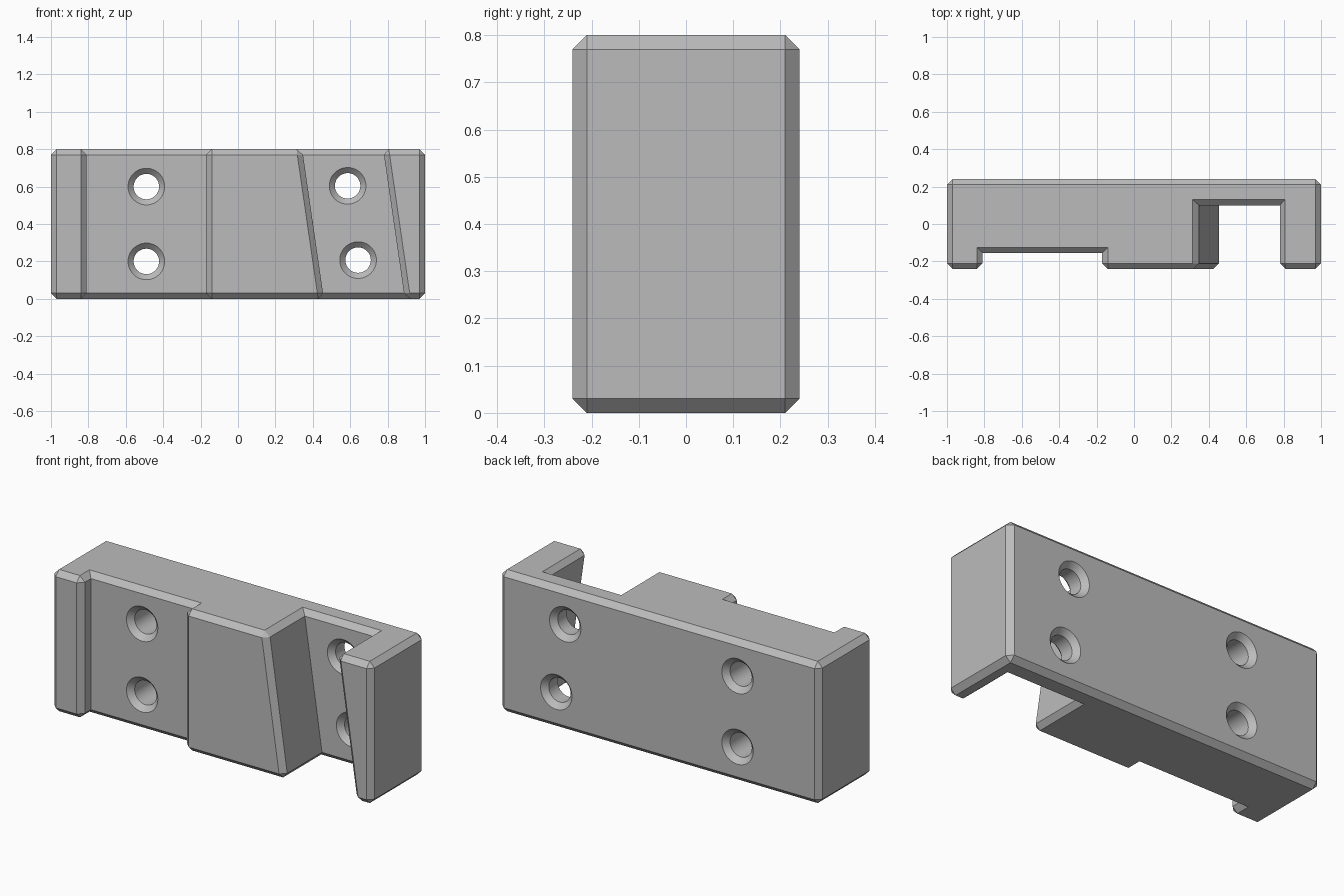
import bpy, bmesh
from math import cos, sin, pi, radians

cube = bpy.data.objects.get("Cube")
if cube:
    bpy.data.objects.remove(cube, do_unlink=True)

HEIGHT, FRONT, BACK, CHAMFER = 0.8, -0.24, 0.24, 0.03
SHALLOW_FLOOR, DEEP_FLOOR = -0.155, 0.10
LEAN = -0.116          # sideways shift of the slanted slot from bottom to top
HOLE_RADIUS = 0.068

grey = bpy.data.materials.new("Plain grey")
grey.use_nodes = True
colour = (0.5, 0.5, 0.5, 1)
grey.diffuse_color = colour
grey.node_tree.nodes["Principled BSDF"].inputs["Base Color"].default_value = colour


def make_object(name, bm):
    bmesh.ops.recalc_face_normals(bm, faces=bm.faces)
    mesh = bpy.data.meshes.new(name)
    bm.to_mesh(mesh)
    bm.free()
    mesh.materials.append(grey)
    obj = bpy.data.objects.new(name, mesh)
    bpy.context.collection.objects.link(obj)
    return obj


# Slotted block: plan outline (x, y, leans), lofted from bottom to top
outline = [
    (-1, FRONT, 0), (-0.81, FRONT, 0),
    (-0.81, SHALLOW_FLOOR, 0), (-0.17, SHALLOW_FLOOR, 0),
    (-0.17, FRONT, 0), (0.459, FRONT, 1),
    (0.459, DEEP_FLOOR, 1), (0.892, DEEP_FLOOR, 1),
    (0.892, FRONT, 1), (1, FRONT, 0), (1, BACK, 0), (-1, BACK, 0),
]
bm = bmesh.new()
bottom = [bm.verts.new((x, y, 0)) for x, y, _ in outline]
top = [bm.verts.new((x + LEAN * s, y, HEIGHT)) for x, y, s in outline]
bm.faces.new(bottom)
bm.faces.new(top)
for i in range(len(outline)):
    j = (i + 1) % len(outline)
    bm.faces.new((bottom[i], bottom[j], top[j], top[i]))
bmesh.ops.recalc_face_normals(bm, faces=bm.faces)

# Chamfer every outside edge, leaving inside slot corners sharp
bm.normal_update()
outside = [e for e in bm.edges if e.calc_face_angle_signed() > 0.1]
bmesh.ops.bevel(bm, geom=outside, offset=CHAMFER, offset_type='OFFSET',
                segments=1, profile=0.5, affect='EDGES', clamp_overlap=False)
block = make_object("slotted_block", bm)


def hole_cutter(x, z, floor, sides=48):
    """Round bar along y, flared at both mouths to countersink the hole."""
    over = 0.02
    wide = HOLE_RADIUS + CHAMFER + over
    profile = [(floor - over, wide), (floor + CHAMFER, HOLE_RADIUS),
               (BACK - CHAMFER, HOLE_RADIUS), (BACK + over, wide)]
    bm = bmesh.new()
    rings = [[bm.verts.new((x + r * cos(2 * pi * k / sides), y,
                            z + r * sin(2 * pi * k / sides)))
              for k in range(sides)] for y, r in profile]
    for a, b in zip(rings, rings[1:]):
        for k in range(sides):
            n = (k + 1) % sides
            bm.faces.new((a[k], a[n], b[n], b[k]))
    bm.faces.new(rings[0])
    bm.faces.new(rings[-1])
    cutter = make_object("hole_cutter", bm)
    cutter.hide_render = True
    return cutter


# Two countersunk screw holes in each slot
bpy.context.view_layer.objects.active = block
for x, z, floor in [(-0.49, 0.2, SHALLOW_FLOOR), (-0.49, 0.6, SHALLOW_FLOOR),
                    (0.642, 0.207, DEEP_FLOOR), (0.586, 0.604, DEEP_FLOOR)]:
    cutter = hole_cutter(x, z, floor)
    cut = block.modifiers.new("screw_hole", 'BOOLEAN')
    cut.operation, cut.solver, cut.object = 'DIFFERENCE', 'EXACT', cutter
    bpy.ops.object.modifier_apply(modifier=cut.name)
    bpy.data.objects.remove(cutter, do_unlink=True)

# Smooth hole walls, crisp chamfers
bpy.ops.object.select_all(action='DESELECT')
block.select_set(True)
bpy.ops.object.shade_smooth_by_angle(angle=radians(30))
